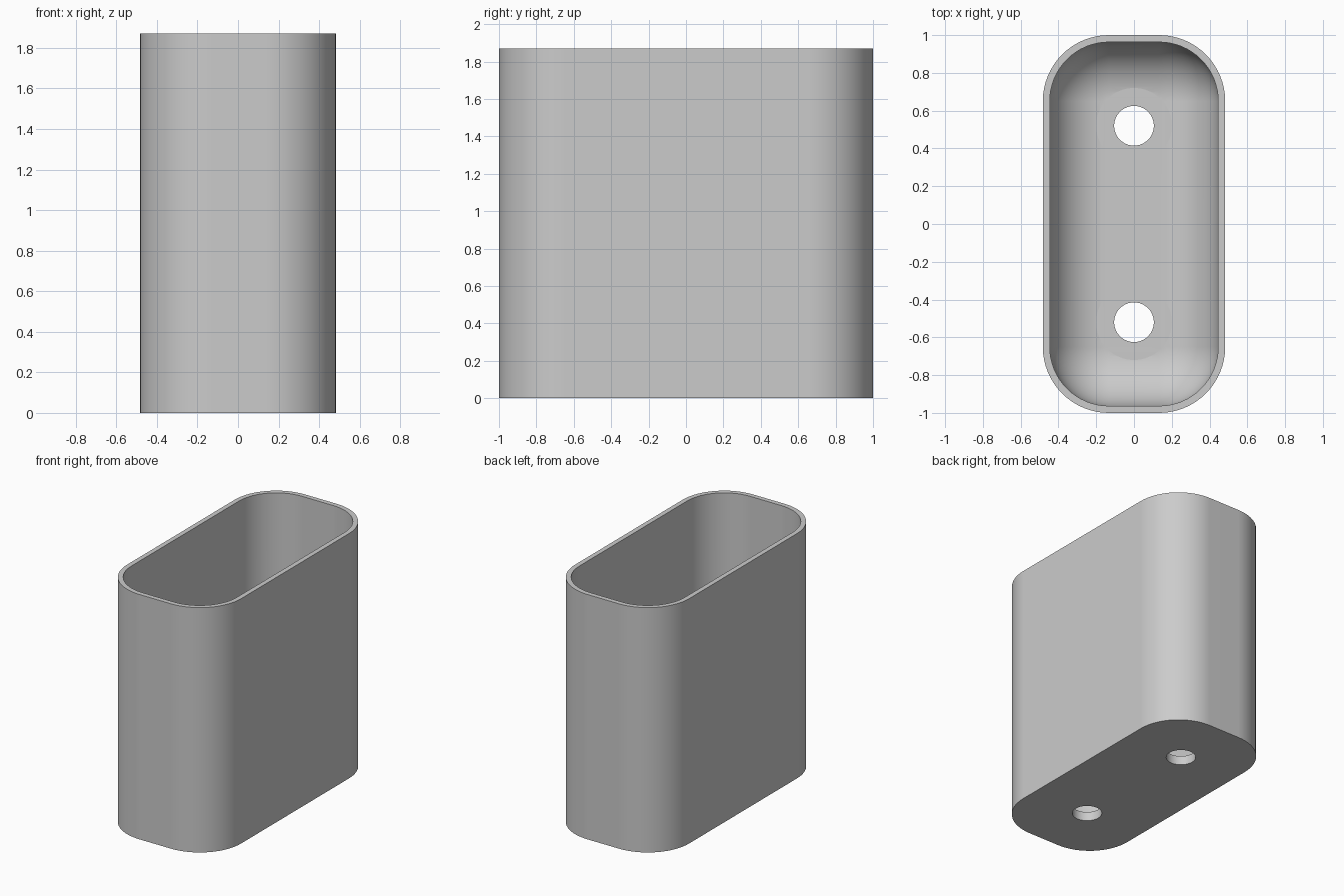
import bpy
import bmesh
from math import sin, cos, pi, radians

if "Cube" in bpy.data.objects:
    bpy.data.objects.remove(bpy.data.objects["Cube"])

HALF_X, HALF_Y, HEIGHT = 0.483, 1.0, 1.87
CORNER, WALL, FLOOR, FILLET = 0.35, 0.037, 0.07, 0.3
HOLE_Y, HOLE_R, SEAT_R = 0.52, 0.105, 0.2
ARC_STEPS, FILLET_STEPS = 16, 14

grey = bpy.data.materials.new("grey")
grey.use_nodes = True
colour = (0.6, 0.6, 0.6, 1)
grey.diffuse_color = colour
grey.node_tree.nodes["Principled BSDF"].inputs["Base Color"].default_value = colour


def ring(bm, inset, z):
    """Rounded rectangle, moved inwards by inset, at height z."""
    r = CORNER - inset
    verts = []
    for quarter, (sx, sy) in enumerate([(1, 1), (-1, 1), (-1, -1), (1, -1)]):
        for i in range(ARC_STEPS + 1):
            a = (quarter + i / ARC_STEPS) * pi / 2
            verts.append(bm.verts.new((sx * (HALF_X - CORNER) + r * cos(a),
                                       sy * (HALF_Y - CORNER) + r * sin(a), z)))
    return verts


def bridge(bm, a, b):
    for i in range(len(a)):
        j = (i + 1) % len(a)
        bm.faces.new((a[i], a[j], b[j], b[i]))


# Cup: outer wall, rim, inner wall, then a fillet down to the floor
bm = bmesh.new()
rings = [ring(bm, 0, 0), ring(bm, 0, HEIGHT), ring(bm, WALL, HEIGHT)]
for i in range(FILLET_STEPS + 1):
    a = i / FILLET_STEPS * pi / 2
    rings.append(ring(bm, WALL + FILLET * (1 - cos(a)), FLOOR + FILLET * (1 - sin(a))))
for lower, upper in zip(rings, rings[1:]):
    bridge(bm, lower, upper)
bm.faces.new(rings[0])
bm.faces.new(rings[-1])
bmesh.ops.recalc_face_normals(bm, faces=bm.faces)
mesh = bpy.data.meshes.new("cup")
bm.to_mesh(mesh)
bm.free()
mesh.materials.append(grey)
cup = bpy.data.objects.new("cup", mesh)
bpy.context.collection.objects.link(cup)


def drill(y, radius, z0, z1):
    """Cut a vertical round hole in the cup."""
    bpy.ops.mesh.primitive_cylinder_add(vertices=64, radius=radius, depth=z1 - z0,
                                        location=(0, y, (z0 + z1) / 2))
    cutter = bpy.context.object
    cutter.name = "hole_cutter"
    cutter.hide_render = True
    cutter.data.materials.append(grey)
    mod = cup.modifiers.new("hole", 'BOOLEAN')
    mod.operation = 'DIFFERENCE'
    mod.solver = 'EXACT'
    mod.object = cutter
    bpy.context.view_layer.objects.active = cup
    bpy.ops.object.modifier_apply(modifier=mod.name)
    bpy.data.objects.remove(cutter)


# Screw holes with flat seats cut into the fillet
for side in (-1, 1):
    drill(side * HOLE_Y, SEAT_R, FLOOR + 0.0005, 0.5)
    drill(side * HOLE_Y, HOLE_R, -0.1, 0.3)

# Smooth curved walls, crisp rim and base
bpy.ops.object.select_all(action='DESELECT')
cup.select_set(True)
bpy.context.view_layer.objects.active = cup
bpy.ops.object.shade_smooth_by_angle(angle=radians(30))
weighted = cup.modifiers.new("even_shading", 'WEIGHTED_NORMAL')
weighted.keep_sharp = True
